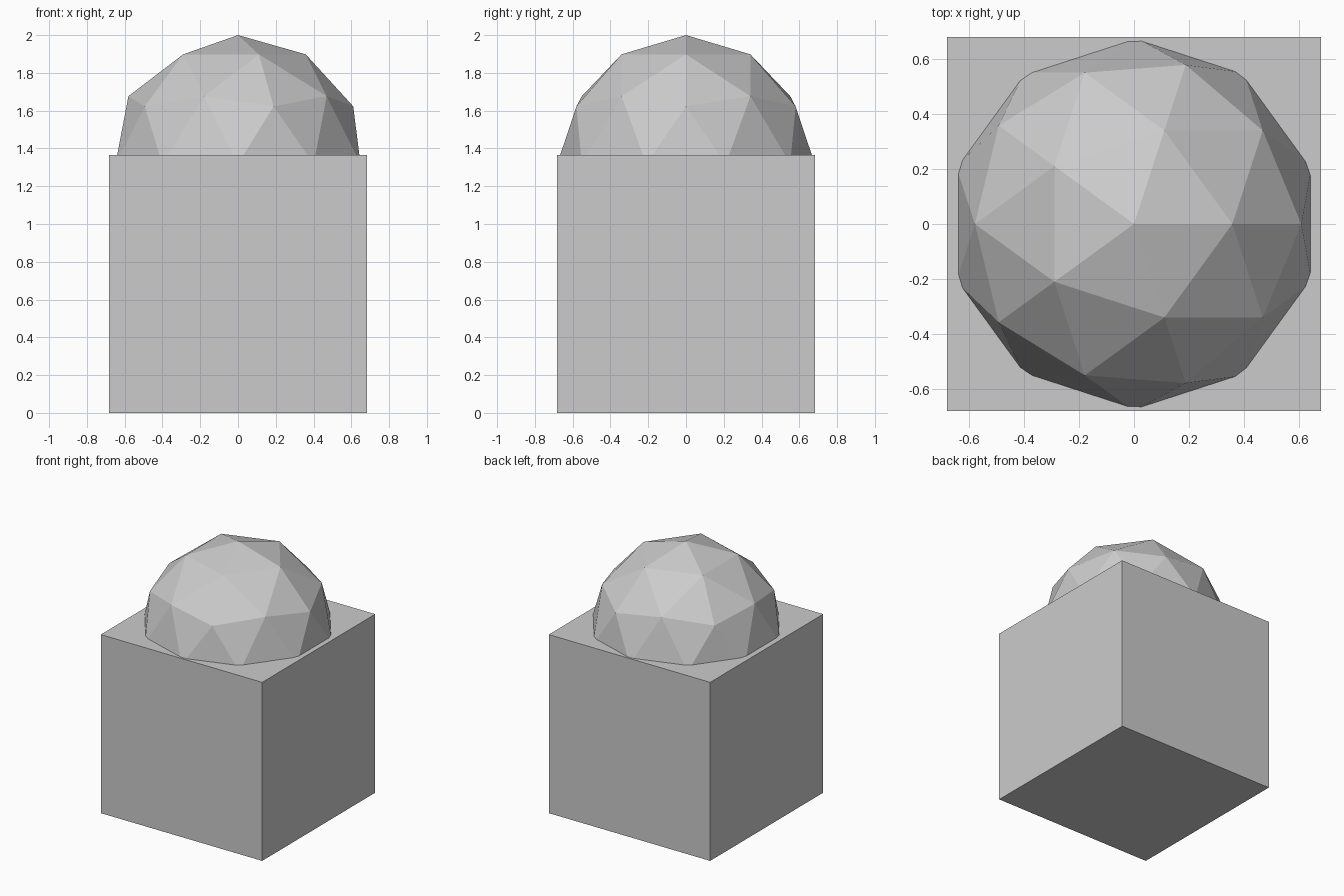
import bpy

if "Cube" in bpy.data.objects:
    bpy.data.objects.remove(bpy.data.objects["Cube"])

SIDE = 1.364          # block edge length
R = SIDE / 2          # dome radius matches the block half-width
TOP = 2.0

# Square block standing on the ground
bpy.ops.mesh.primitive_cube_add(size=SIDE, location=(0, 0, SIDE / 2))
bpy.context.object.name = "block"

# Faceted ball sunk into the block, showing as a dome
bpy.ops.mesh.primitive_ico_sphere_add(subdivisions=2, radius=R, location=(0, 0, TOP - R))
ball = bpy.context.object
ball.name = "dome_ball"
bpy.ops.object.shade_flat()
